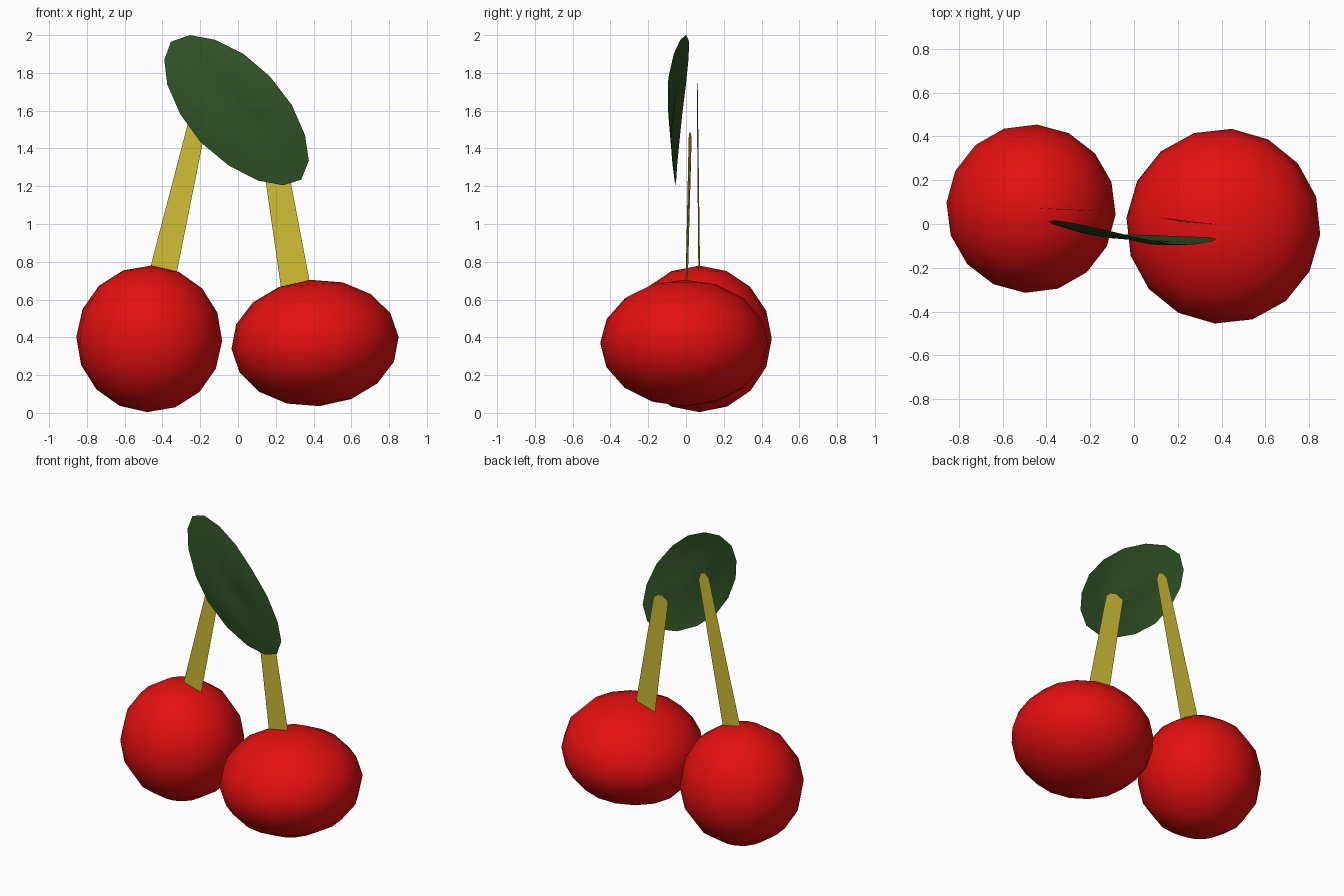
import bpy, bmesh, math
from mathutils import Vector

if "Cube" in bpy.data.objects:
    bpy.data.objects.remove(bpy.data.objects["Cube"])


def material(name, rgb):
    m = bpy.data.materials.new(name)
    m.diffuse_color = (*rgb, 1)
    m.use_nodes = True
    m.node_tree.nodes["Principled BSDF"].inputs["Base Color"].default_value = m.diffuse_color
    return m


RED = material("cherry red", (0.78, 0.005, 0.005))
YELLOW = material("stem yellow", (0.63, 0.51, 0.035))
GREEN = material("leaf green", (0.029, 0.085, 0.019))


def add_object(name, bm, mat, smooth=False):
    me = bpy.data.meshes.new(name)
    bm.to_mesh(me)
    bm.free()
    ob = bpy.data.objects.new(name, me)
    bpy.context.collection.objects.link(ob)
    me.materials.append(mat)
    for p in me.polygons:
        p.use_smooth = smooth
    return ob


# Cherries: low-poly spheres, slightly tilted and turned
def cherry(name, centre, radii, tilt, turn):
    bm = bmesh.new()
    bmesh.ops.create_uvsphere(bm, u_segments=16, v_segments=8, radius=1)
    ob = add_object(name, bm, RED, True)
    ob.location, ob.scale = centre, radii
    ob.rotation_euler = (0, math.radians(tilt), math.radians(turn))


cherry("left_cherry", (-0.47, 0.07, 0.392), (0.387, 0.385, 0.388), 1.5, -4)
cherry("right_cherry", (0.408, -0.01, 0.37), (0.445, 0.446, 0.335), -4, -5)


# Stems: flat tapered strips with a clipped top end
def stem(name, points):
    bm = bmesh.new()
    bm.faces.new([bm.verts.new(p) for p in points])
    add_object(name, bm, YELLOW)


stem("left_stem", [(-0.48, 0.075, 0.71), (-0.335, 0.066, 0.69), (-0.135, 0.057, 1.69),
                   (-0.15, 0.058, 1.735), (-0.18, 0.059, 1.75), (-0.215, 0.062, 1.725)])
stem("right_stem", [(0.231, 0.008, 0.64), (0.39, -0.003, 0.64), (0.235, 0.014, 1.455),
                    (0.205, 0.017, 1.48), (0.165, 0.022, 1.49), (0.113, 0.03, 1.46)])

# Leaf: gently twisted oval disc built from rings blended towards the centre
RIM = [(-0.255, 0.0, 2.0), (-0.12, -0.03, 1.975), (0.03, -0.065, 1.90), (0.17, -0.092, 1.78),
       (0.285, -0.092, 1.63), (0.355, -0.08, 1.47), (0.375, -0.068, 1.335), (0.335, -0.06, 1.235),
       (0.24, -0.057, 1.205), (0.105, -0.052, 1.23), (-0.05, -0.047, 1.31), (-0.20, -0.035, 1.435),
       (-0.305, -0.02, 1.58), (-0.375, 0.0, 1.74), (-0.39, 0.013, 1.87), (-0.355, 0.017, 1.965)]
centre = Vector((-0.007, -0.065, 1.603))
bm = bmesh.new()
rings = []
for f in (1, 0.75, 0.5, 0.25):
    ring = []
    for p in RIM:
        v = centre.lerp(Vector(p), f)
        v.y -= 0.06 * f * (1 - f)
        ring.append(bm.verts.new(v))
    rings.append(ring)
middle = bm.verts.new(centre)
n = len(RIM)
for i in range(n):
    j = (i + 1) % n
    for a, b in zip(rings, rings[1:]):
        bm.faces.new((a[j], a[i], b[i], b[j]))
    bm.faces.new((rings[-1][j], rings[-1][i], middle))
# rim runs clockwise seen from the front, so reversed faces point forward
add_object("leaf", bm, GREEN, True)
